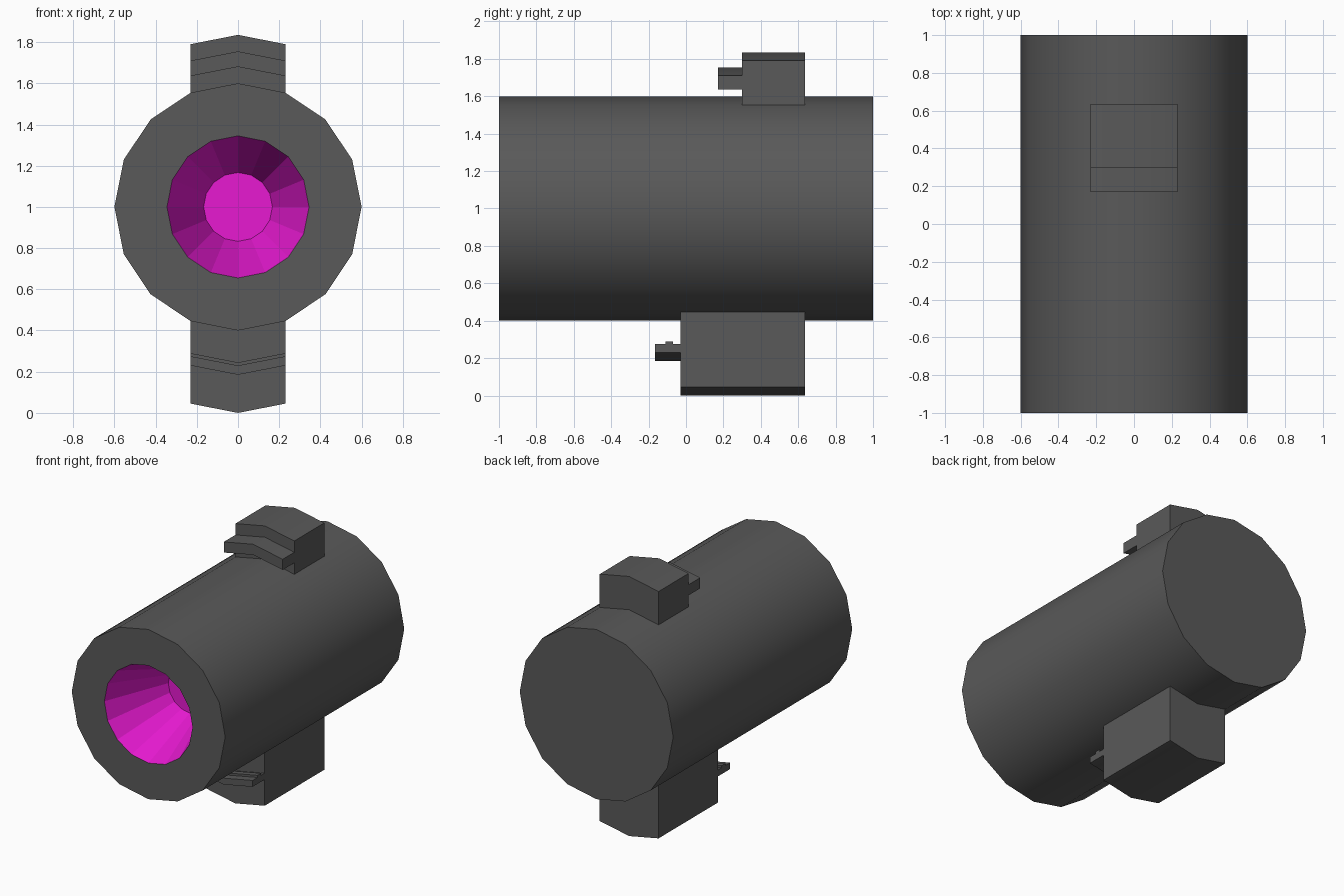
import bpy, bmesh
from math import sin, cos, pi, radians

if "Cube" in bpy.data.objects:
    bpy.data.objects.remove(bpy.data.objects["Cube"])

SIDES = 16
HALF = 0.23      # half width of the mounts = one facet of the body
RISE = 0.045     # ridge height of that facet


def material(name, rgb):
    m = bpy.data.materials.new(name)
    m.diffuse_color = (*rgb, 1)
    m.use_nodes = True
    m.node_tree.nodes["Principled BSDF"].inputs["Base Color"].default_value = m.diffuse_color
    return m


dark = material("dark_grey", (0.1, 0.1, 0.1))
magenta = material("magenta", (0.8, 0.01, 0.64))


def finish(name, bm, mat, smooth=True):
    me = bpy.data.meshes.new(name)
    bm.to_mesh(me)
    bm.free()
    me.materials.append(mat)
    for p in me.polygons:
        p.use_smooth = smooth
    if smooth:
        me.set_sharp_from_angle(angle=radians(30))
    ob = bpy.data.objects.new(name, me)
    bpy.context.collection.objects.link(ob)
    return ob


def lathe(name, rings, mat, cap_first=False, cap_last=False, smooth=True):
    """Join (radius, y) rings around the barrel axis at z = 1."""
    bm = bmesh.new()
    loops = [[bm.verts.new((r * cos(2 * pi * i / SIDES), y, 1 + r * sin(2 * pi * i / SIDES)))
              for i in range(SIDES)] for r, y in rings]
    for a, b in zip(loops, loops[1:]):
        for i in range(SIDES):
            j = (i + 1) % SIDES
            bm.faces.new((a[i], a[j], b[j], b[i]))
    if cap_first:
        bm.faces.new(loops[0][::-1])
    if cap_last:
        bm.faces.new(loops[-1])
    finish(name, bm, mat, smooth)


def chevron(name, y0, y1, z0, z1, rise):
    """Block with a ridged top and bottom; z0, z1 are heights on the centre line."""
    bm = bmesh.new()
    outline = [(-HALF, z0 - rise), (0, z0), (HALF, z0 - rise),
               (HALF, z1 - rise), (0, z1), (-HALF, z1 - rise)]
    front, back = [[bm.verts.new((x, y, z)) for x, z in outline] for y in (y0, y1)]
    for i in (0, 1, 2, 3, 4, 5):
        j = (i + 1) % 6
        bm.faces.new((front[i], front[j], back[j], back[i]))
    # end faces split at the ridge
    for v in (front, back):
        bm.faces.new((v[0], v[1], v[4], v[5]))
        bm.faces.new((v[1], v[2], v[3], v[4]))
    bmesh.ops.recalc_face_normals(bm, faces=bm.faces)
    finish(name, bm, dark)


# barrel and its tapered coloured bore
lathe("barrel", [(0.6, 1), (0.6, -1), (0.345, -1)], dark, cap_first=True)
lathe("bore", [(0.345, -1), (0.167, -0.54)], magenta, cap_last=True, smooth=False)

# upper mount with its front lip
chevron("upper_mount", 0.30, 0.635, 1.58, 1.835, RISE)
chevron("upper_lip", 0.17, 0.31, 1.68, 1.755, RISE)

# lower mount with its front lip and small rib (ridges point down)
chevron("lower_mount", -0.03, 0.635, 0.0, 0.42, -RISE)
chevron("lower_lip", -0.165, -0.02, 0.185, 0.23, -RISE)
chevron("lower_lip_rib", -0.11, -0.07, 0.22, 0.245, -RISE)
